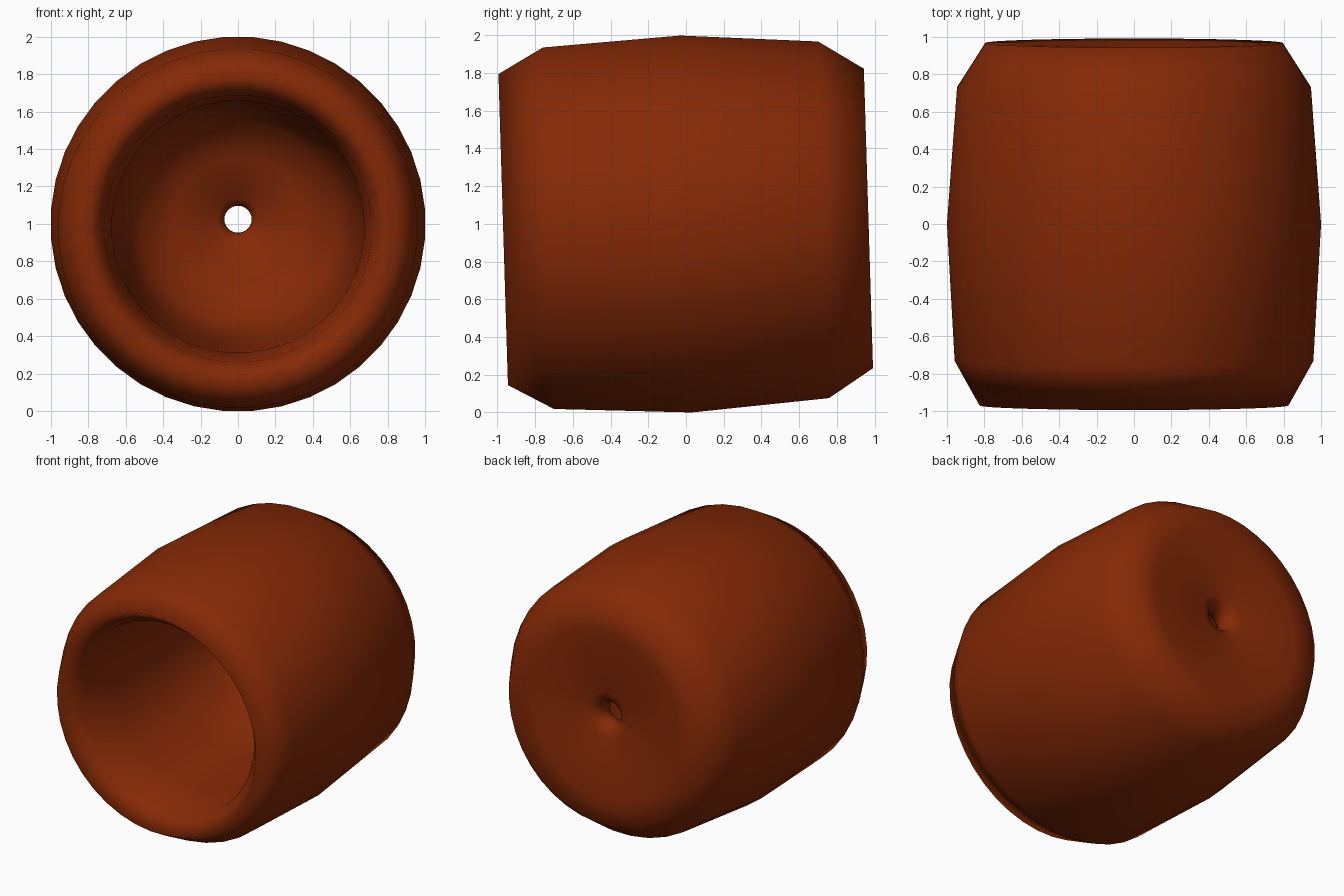
import bpy, bmesh, math
from mathutils import Matrix

if "Cube" in bpy.data.objects:
    bpy.data.objects.remove(bpy.data.objects["Cube"])

SIDES = 40
TILT = math.radians(1.75)

# Closed lathe profile (radius, distance along axis; front is negative)
PROFILE = [
    (0.828, -0.97), (0.962, -0.73), (1.003, 0.0), (0.949, 0.73), (0.797, 0.968),  # outside
    (0.62, 0.962), (0.17, 0.94), (0.105, 0.915), (0.073, 0.86),                  # flat back, hole
    (0.073, 0.80), (0.11, 0.755), (0.34, 0.72), (0.53, 0.61),                    # inner floor
    (0.61, 0.40), (0.655, 0.0), (0.675, -0.50), (0.715, -0.83),                  # inner wall, lip
]

# Clay bead body, hollow from the front
bm = bmesh.new()
rings = []
for r, y in PROFILE:
    ring = []
    for i in range(SIDES):
        a = 2 * math.pi * (i + 0.5) / SIDES
        ring.append(bm.verts.new((r * math.cos(a), y, r * math.sin(a))))
    rings.append(ring)
for k in range(len(rings)):
    a, b = rings[k], rings[(k + 1) % len(rings)]
    for i in range(SIDES):
        j = (i + 1) % SIDES
        bm.faces.new((a[i], a[j], b[j], b[i])).smooth = True
bmesh.ops.recalc_face_normals(bm, faces=bm.faces)

# Slight backward tilt, resting on the ground
bm.transform(Matrix.Rotation(TILT, 4, 'X'))
low = min(v.co.z for v in bm.verts)
bm.transform(Matrix.Translation((0, 0, -low)))

mesh = bpy.data.meshes.new("hollow_pot")
bm.to_mesh(mesh)
bm.free()
pot = bpy.data.objects.new("hollow_pot", mesh)
bpy.context.collection.objects.link(pot)

clay = bpy.data.materials.new("rust_clay")
clay.diffuse_color = (0.235, 0.022, 0.002, 1)
clay.use_nodes = True
clay.node_tree.nodes["Principled BSDF"].inputs["Base Color"].default_value = clay.diffuse_color
mesh.materials.append(clay)
